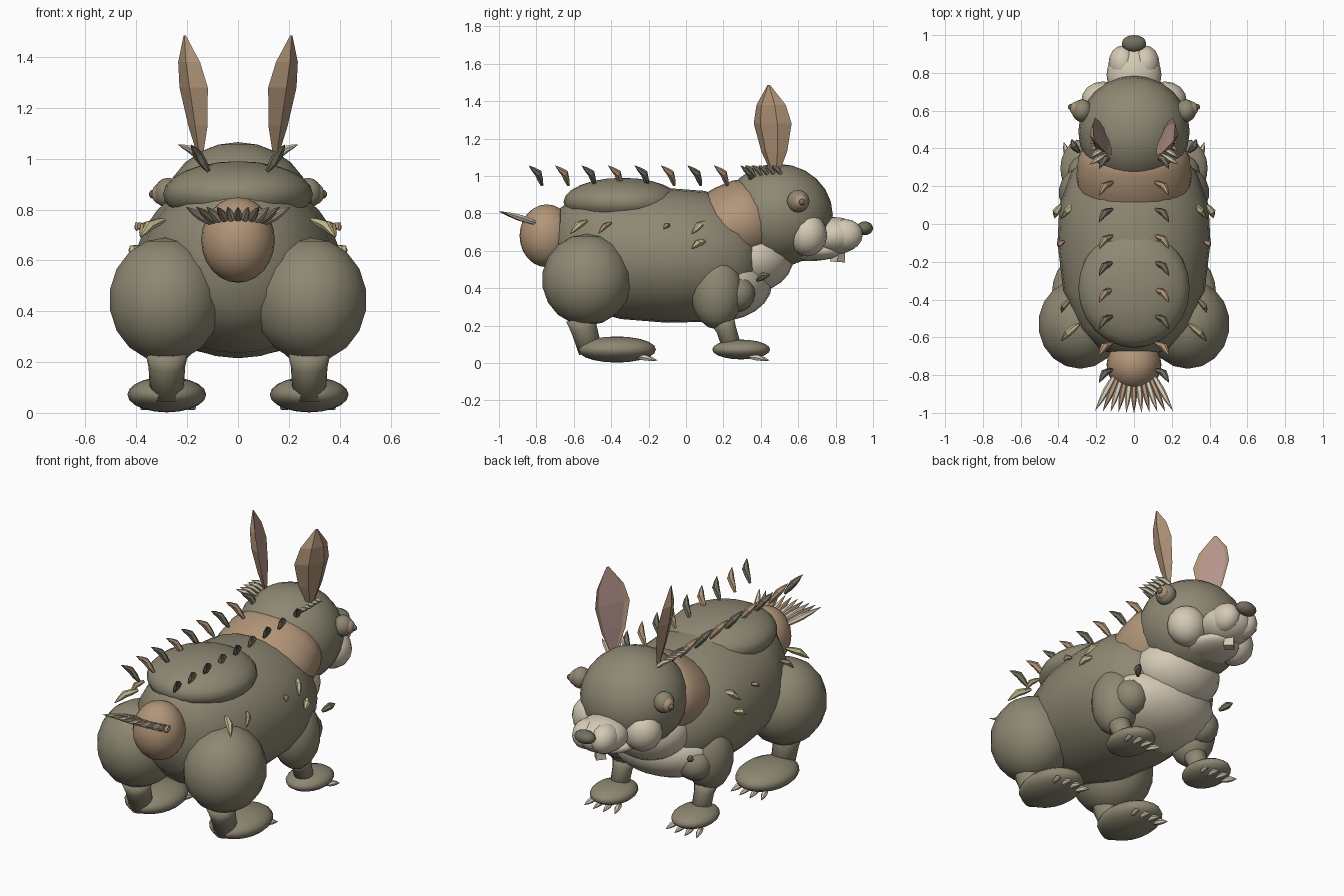
import bpy, bmesh, math
from mathutils import Vector, Matrix

if "Cube" in bpy.data.objects:
    bpy.data.objects.remove(bpy.data.objects["Cube"], do_unlink=True)


def material(name, r, g, b):
    m = bpy.data.materials.new(name)
    m.use_nodes = True
    m.diffuse_color = (r, g, b, 1)
    bsdf = m.node_tree.nodes["Principled BSDF"]
    bsdf.inputs["Base Color"].default_value = (r, g, b, 1)
    bsdf.inputs["Roughness"].default_value = 0.8
    return m


OLIVE = material("olive fur", 0.27, 0.245, 0.17)
DARK = material("dark olive", 0.17, 0.16, 0.115)
TAN = material("tan fur", 0.44, 0.30, 0.19)
CREAM = material("cream fur", 0.66, 0.59, 0.46)
PINK = material("ear pink", 0.50, 0.32, 0.28)
YELLOW = material("pale yellow", 0.53, 0.49, 0.27)


def finish(name, bm, mats, smooth=True):
    bmesh.ops.recalc_face_normals(bm, faces=bm.faces)
    mesh = bpy.data.meshes.new(name)
    bm.to_mesh(mesh)
    bm.free()
    for m in mats:
        mesh.materials.append(m)
    for p in mesh.polygons:
        p.use_smooth = smooth
    ob = bpy.data.objects.new(name, mesh)
    bpy.context.collection.objects.link(ob)
    return ob


def ball(name, centre, radii, mat, segs=24, tilt=0):
    bm = bmesh.new()
    bmesh.ops.create_uvsphere(bm, u_segments=segs, v_segments=segs // 2, radius=1)
    bm.transform(Matrix.Translation(centre) @ Matrix.Rotation(tilt, 4, 'X')
                 @ Matrix.Diagonal((*radii, 1)))
    return finish(name, bm, [mat])


def skin(bm, rings, rule=None):
    """Bridge rings of points with quads and cap both ends."""
    vs = [[bm.verts.new(p) for p in ring] for ring in rings]
    n = len(vs[0])
    for a, b in zip(vs, vs[1:]):
        for i in range(n):
            f = bm.faces.new((a[i], a[(i + 1) % n], b[(i + 1) % n], b[i]))
            if rule:
                f.material_index = rule(i)
    bm.faces.new(vs[0])
    bm.faces.new(vs[-1])


def loft(name, stations, mat, centre=(0, 0, 0), tilt=0, sides=28):
    """Elliptical slices along y: (y, middle height, half width, half height)."""
    bm = bmesh.new()
    angles = [2 * math.pi * i / sides for i in range(sides)]
    skin(bm, [[(w * math.cos(a), y, z + h * math.sin(a)) for a in angles]
              for y, z, w, h in stations])
    bm.transform(Matrix.Translation(centre) @ Matrix.Rotation(tilt, 4, 'X'))
    return finish(name, bm, [mat])


def tube(name, points, radii, mat, sides=6, smooth=False):
    bm = bmesh.new()
    pts = [Vector(p) for p in points]
    rings = []
    for i, p in enumerate(pts):
        d = pts[min(i + 1, len(pts) - 1)] - pts[max(i - 1, 0)]
        q = d.to_track_quat('Z', 'Y')
        rings.append([p + q @ Vector((radii[i] * math.cos(a), radii[i] * math.sin(a), 0))
                      for a in (2 * math.pi * k / sides for k in range(sides))])
    skin(bm, rings)
    return finish(name, bm, [mat], smooth)


def spike(name, base, tip, r, mat, bend=(0, 0, 0)):
    base, tip = Vector(base), Vector(tip)
    mid = (base + tip) / 2 + Vector(bend)
    tube(name, (base, (base + mid) / 2, mid, (mid + tip) / 2, tip),
         (r * .4, r * .85, r, r * .65, r * .05), mat)


# Torso, back pad, neck and underside
loft("body", [(-.70, .64, .05, .07), (-.67, .62, .17, .21), (-.55, .60, .29, .31),
              (-.35, .58, .375, .345), (-.1, .575, .405, .36), (.1, .57, .395, .35),
              (.28, .565, .33, .29), (.4, .56, .2, .18)], OLIVE)
ball("back_pad", (0, -.34, .86), (.295, .315, .13), OLIVE)
loft("neck", [(-.2, 0, .25, .19), (-.1, 0, .295, .225), (0, 0, .305, .232),
              (.1, 0, .295, .225), (.2, 0, .25, .19)], TAN, (0, .26, .73), math.radians(26))
ball("belly_patch", (0, .16, .42), (.355, .3, .2), CREAM)
ball("chest", (0, .36, .565), (.255, .215, .185), CREAM)

# Head and muzzle
ball("head", (0, .49, .79), (.295, .295, .275), OLIVE)
ball("muzzle", (0, .79, .68), (.145, .15, .1), CREAM)
ball("jaw", (0, .66, .595), (.14, .17, .05), CREAM)
ball("nose", (0, .955, .72), (.065, .045, .037), DARK, 16)
tube("front_teeth", [(0, .81, .54), (0, .815, .62)], (.04, .035), CREAM, 4)

for s, side in ((1, "left"), (-1, "right")):
    ball(side + "_muzzle_puff", (s * .06, .85, .685), (.075, .095, .085), CREAM, 16)
    ball(side + "_cheek", (s * .165, .65, .685), (.115, .105, .115), CREAM, 16)

    # Layered bulging eyes
    ball(side + "_eye", (s * .275, .60, .865), (.055, .06, .06), OLIVE, 16)
    ball(side + "_eye_iris", (s * .305, .61, .862), (.035, .04, .042), TAN, 14)
    ball(side + "_eye_tip", (s * .332, .62, .86), (.02, .018, .018), DARK, 10)

    # Leaf-shaped ear, hollow and pink on its forward inner face
    bm = bmesh.new()
    rings = []
    for z, w, out in ((1.02, .025, .15), (1.13, .075, .16), (1.28, .11, .178),
                      (1.38, .085, .195), (1.485, .008, .21)):
        along = Vector((s * .4, .92, 0))
        inner = Vector((-s * .92, .4, 0))
        c = Vector((s * out, .475 - (z - 1.02) * .07, z))
        rings.append([c + along * (w * a) + inner * (w * b) for a, b in
                      ((-1, .15), (-.75, .05), (.75, .05), (1, .15), (.45, -.32), (-.45, -.32))])
    skin(bm, rings, lambda i: 1 if i == 1 else 0)
    finish(side + "_ear", bm, [TAN, PINK], False)

    # Pale tuft behind the ear
    for i in range(5):
        y = .33 + .036 * i
        spike(f"{side}_ear_tuft_{i}", (s * .15, y + .04, 1.0), (s * .235, y - .015, 1.055),
              .014, CREAM, (0, 0, .012))

    # Haunch, ankle and foot
    ball(side + "_haunch", (s * .285, -.53, .445), (.225, .24, .245), OLIVE, 18)
    tube(side + "_rear_ankle", [(s * .28, -.56, .24), (s * .28, -.545, .18), (s * .28, -.51, .06)],
         (.085, .072, .065), OLIVE, 14, True)
    ball(side + "_rear_foot", (s * .28, -.37, .072), (.155, .21, .07), OLIVE, 20)

    # Foreleg
    ball(side + "_shoulder", (s * .25, .27, .37), (.1, .1, .1), OLIVE, 16)
    ball(side + "_foreleg", (s * .27, .165, .38), (.13, .14, .2), OLIVE, 18)
    tube(side + "_front_ankle", [(s * .27, .19, .24), (s * .27, .215, .18), (s * .27, .25, .07)],
         (.07, .055, .052), OLIVE, 14, True)
    ball(side + "_front_foot", (s * .27, .295, .072), (.12, .155, .053), OLIVE, 20)

    # Claws
    for i in range(4):
        off = (i - 1.5) * .05
        for foot, x, y in (("rear", .28, -.26), ("front", .27, .34)):
            spike(f"{side}_{foot}_claw_{i}", (s * x + off, y, .03),
                  (s * x + off * 1.35, y + .115 - abs(off) * .3, .013), .017, CREAM, (0, 0, .006))

    # Back spines, alternating colours, curling backward
    for i in range(9):
        y = -.77 + .1415 * i
        mat = TAN if i % 2 else DARK
        spike(f"{side}_back_spine_{i}", (s * .115, y, .95), (s * .185, y - .07, 1.055),
              .02, mat, (s * .008, .015, .012))

    # Spines on the flanks
    for i, (base, tip, mat) in enumerate((
            ((.30, .11, .755), (.385, .03, .69), YELLOW),
            ((.385, .10, .65), (.42, .03, .61), YELLOW),
            ((.29, -.53, .76), (.385, -.62, .69), YELLOW),
            ((.34, -.40, .75), (.385, -.47, .69), TAN),
            ((.37, -.09, .735), (.40, -.12, .715), TAN),
            ((.29, .38, .44), (.33, .45, .47), DARK))):
        spike(f"{side}_flank_spine_{i}", (s * base[0], *base[1:]), (s * tip[0], *tip[1:]),
              .02 if mat != TAN else .016, mat, (s * .01, 0, .012))

# Tail ball with a fan of bristles
ball("tail", (0, -.745, .68), (.145, .145, .168), TAN)
for i in range(11):
    t = (i - 5) / 5
    spike(f"tail_bristle_{i}", (t * .09, -.78, .74), (t * .205, -1.0 + abs(t) * .012, .81),
          .018, TAN if i % 2 else CREAM)
